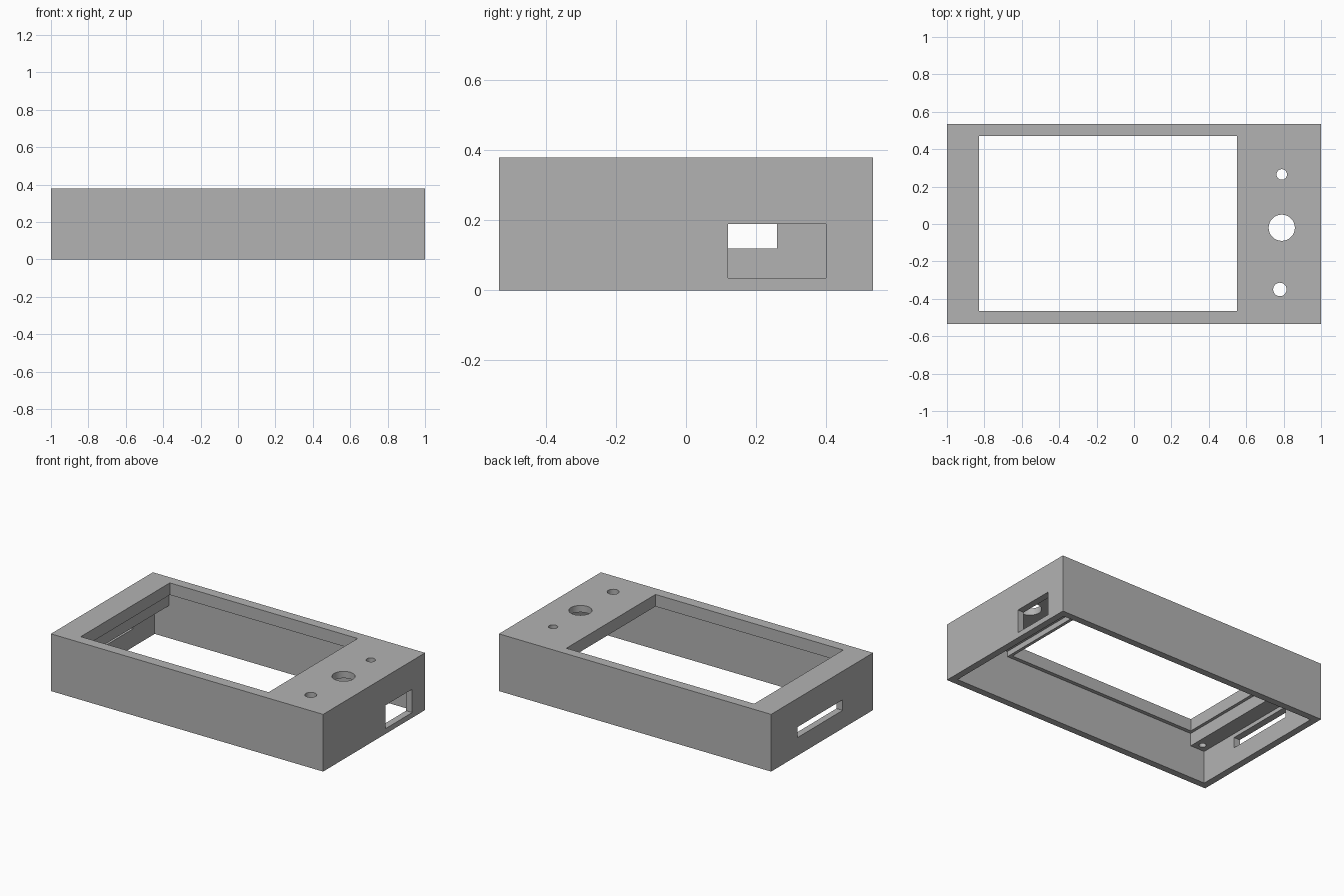
import bpy
import bmesh
from mathutils import Matrix, Vector

cube = bpy.data.objects.get("Cube")
if cube:
    bpy.data.objects.remove(cube, do_unlink=True)

grey = bpy.data.materials.new("plain grey")
grey.use_nodes = True
colour = (0.45, 0.45, 0.45, 1)
grey.diffuse_color = colour
grey.node_tree.nodes["Principled BSDF"].inputs["Base Color"].default_value = colour

HEIGHT = 0.38
HALF_DEPTH = 0.535
WALL = 0.045
LIP_Z = 0.30      # underside of the window frame
BLOCK_Z = 0.216   # underside of the mounting block


def make(name, bm):
    bmesh.ops.recalc_face_normals(bm, faces=bm.faces[:])
    mesh = bpy.data.meshes.new(name)
    bm.to_mesh(mesh)
    bm.free()
    mesh.materials.append(grey)
    obj = bpy.data.objects.new(name, mesh)
    bpy.context.scene.collection.objects.link(obj)
    return obj


def box(name, low, high):
    low, high = Vector(low), Vector(high)
    bm = bmesh.new()
    bmesh.ops.create_cube(bm, size=1, matrix=Matrix.Translation((low + high) / 2)
                          @ Matrix.Diagonal((*(high - low), 1)))
    return make(name, bm)


def cylinder(name, x, y, radius, low, high):
    bm = bmesh.new()
    bmesh.ops.create_cone(bm, cap_ends=True, segments=40, radius1=radius, radius2=radius,
                          depth=high - low, matrix=Matrix.Translation((x, y, (low + high) / 2)))
    return make(name, bm)


def extrude_along_y(name, profile, half):
    bm = bmesh.new()
    face = bm.faces.new([bm.verts.new((x, -half, z)) for x, z in profile])
    result = bmesh.ops.extrude_face_region(bm, geom=[face])
    verts = [v for v in result["geom"] if isinstance(v, bmesh.types.BMVert)]
    bmesh.ops.translate(bm, verts=verts, vec=(0, 2 * half, 0))
    return make(name, bm)


# Outer case
case = box("case", (-1, -HALF_DEPTH, 0), (1, HALF_DEPTH, HEIGHT))

# Stepped hollow: thin roof at the right, thicker window frame, mounting block at the left
inner = 1 - WALL
ceiling = HEIGHT - WALL
hollow = extrude_along_y("hollow_cutter", [
    (-inner, -0.1), (inner, -0.1), (inner, ceiling), (0.57, ceiling),
    (0.57, LIP_Z), (-0.85, LIP_Z), (-0.85, BLOCK_Z), (-inner, BLOCK_Z)], HALF_DEPTH - WALL)

# Window, end port and end slot
cutters = [
    hollow,
    box("window_cutter", (-0.83, -0.465, 0.25), (0.55, 0.47, 0.5)),
    box("port_cutter", (0.9, 0.12, 0.035), (1.1, 0.4, 0.19)),
    box("slot_cutter", (-1.1, -0.215, 0.12), (-0.9, 0.26, 0.19)),
]

# Control holes in the roof
for x, y, radius in [(0.79, 0.265, 0.028), (0.79, -0.02, 0.07), (0.78, -0.35, 0.036)]:
    cutters.append(cylinder("control_hole_cutter", x, y, radius, 0.25, 0.5))

# Blind screw holes under the mounting block
for side in (-1, 1):
    cutters.append(cylinder("screw_hole_cutter", -0.9, side * 0.44, 0.022, 0.15, 0.28))

bpy.context.view_layer.objects.active = case
for cutter in cutters:
    cutter.hide_render = True
    cut = case.modifiers.new("cut", "BOOLEAN")
    cut.operation = "DIFFERENCE"
    cut.solver = "EXACT"
    cut.object = cutter
    bpy.ops.object.modifier_apply(modifier=cut.name)
    bpy.data.objects.remove(cutter, do_unlink=True)

# Smooth hole walls with sharp edges
bpy.ops.object.select_all(action="DESELECT")
case.select_set(True)
bpy.ops.object.shade_smooth_by_angle()
